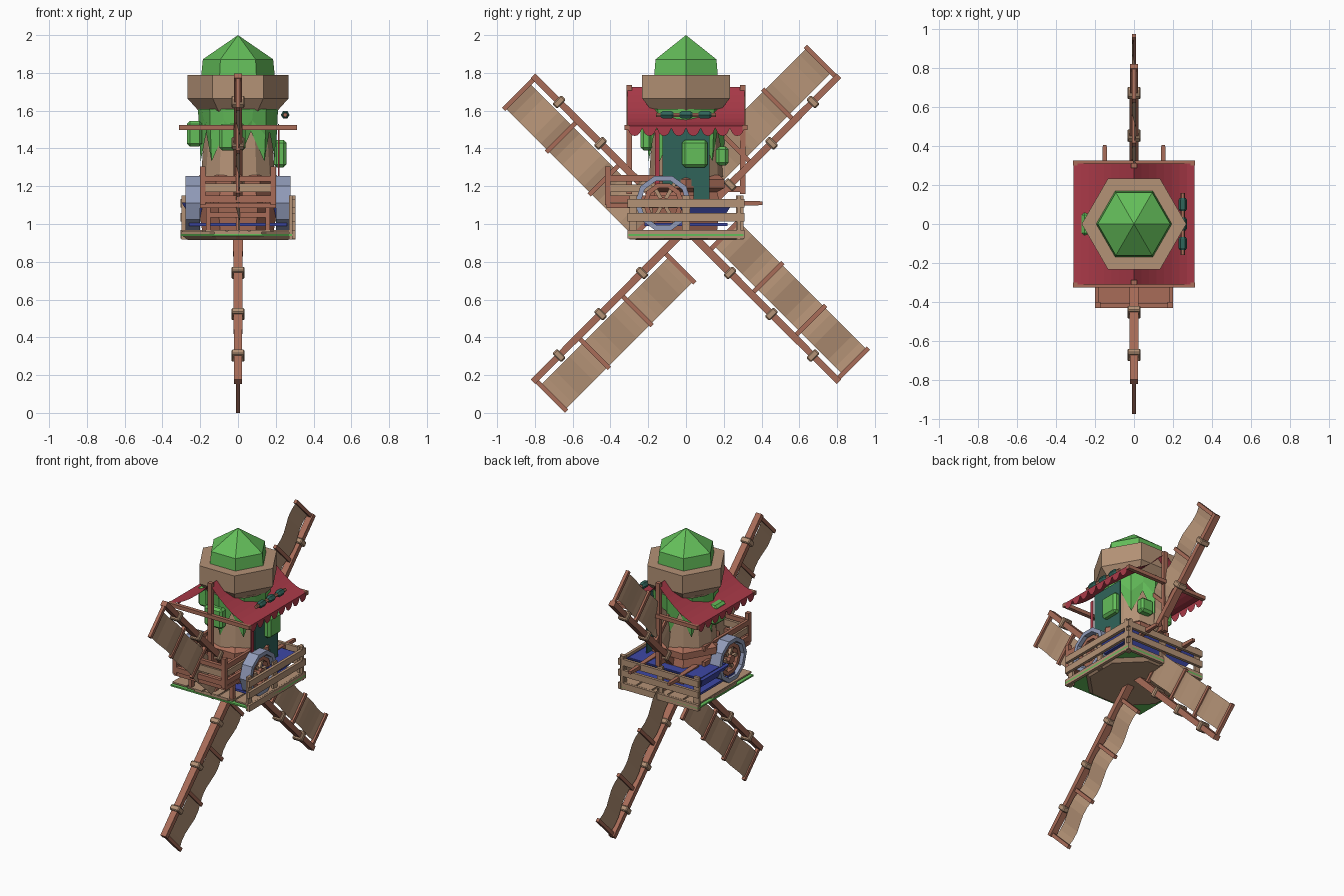
import bpy, bmesh, math
from mathutils import Matrix, Vector

if "Cube" in bpy.data.objects:
    bpy.data.objects.remove(bpy.data.objects["Cube"])


def material(name, rgb):
    m = bpy.data.materials.new(name)
    m.diffuse_color = (*rgb, 1)
    m.use_nodes = True
    m.node_tree.nodes["Principled BSDF"].inputs["Base Color"].default_value = m.diffuse_color
    return m


TAN = material("tan wood", (0.456, 0.287, 0.181))
BROWN = material("red brown wood", (0.392, 0.150, 0.098))
RED = material("red cloth", (0.40, 0.042, 0.065))
GREEN = material("leaf green", (0.127, 0.515, 0.102))
TEAL = material("dark teal cloth", (0.03, 0.127, 0.102))
BLUE = material("deep blue", (0.048, 0.065, 0.376))
STEEL = material("blue grey metal", (0.283, 0.328, 0.485))


def finish(name, bm, mat, mtx=None):
    if mtx is not None:
        bm.transform(mtx)
    bmesh.ops.recalc_face_normals(bm, faces=bm.faces)
    me = bpy.data.meshes.new(name)
    bm.to_mesh(me)
    bm.free()
    me.materials.append(mat)
    ob = bpy.data.objects.new(name, me)
    bpy.context.collection.objects.link(ob)
    return ob


def box(name, x0, x1, y0, y1, z0, z1, mat, mtx=None, bevel=0, taper=1):
    """Axis aligned box; taper scales the cross-section at its +y end."""
    bm = bmesh.new()
    bmesh.ops.create_cube(bm, size=1)
    for v in bm.verts:
        k = taper if v.co.y > 0 else 1
        v.co = Vector(((x0 + x1) / 2 + v.co.x * (x1 - x0) * k,
                       (y0 + y1) / 2 + v.co.y * (y1 - y0),
                       (z0 + z1) / 2 + v.co.z * (z1 - z0) * k))
    if bevel:
        bmesh.ops.bevel(bm, geom=bm.edges[:], offset=bevel, segments=1, affect='EDGES')
    return finish(name, bm, mat, mtx)


def lathe(name, n, profile, mat, turn=0, mtx=None, ring=False):
    """Revolve (radius, z) points; ring closes the profile on itself."""
    bm = bmesh.new()
    rows = []
    for r, z in profile:
        rows.append([bm.verts.new((r * math.cos(turn + i * math.tau / n),
                                   r * math.sin(turn + i * math.tau / n), z)) for i in range(n)])
    pairs = list(zip(rows, rows[1:])) + ([(rows[-1], rows[0])] if ring else [])
    for a, b in pairs:
        for i in range(n):
            j = (i + 1) % n
            bm.faces.new((a[i], a[j], b[j], b[i]))
    if not ring:
        bm.faces.new(rows[0][::-1])
        bm.faces.new(rows[-1])
    bmesh.ops.remove_doubles(bm, verts=bm.verts, dist=1e-5)
    return finish(name, bm, mat, mtx)


def grid(name, nu, nv, fn, mat, mtx=None):
    """Open sheet from a function of two parameters in 0..1."""
    bm = bmesh.new()
    p = [[bm.verts.new(fn(i / nu, j / nv)) for j in range(nv + 1)] for i in range(nu + 1)]
    for i in range(nu):
        for j in range(nv):
            bm.faces.new((p[i][j], p[i + 1][j], p[i + 1][j + 1], p[i][j + 1]))
    return finish(name, bm, mat, mtx)


# Four sail arms turning about the x axis
for k in range(4):
    m = Matrix.Translation((0, 0, 0.975)) @ Matrix.Rotation(math.radians(45 + 90 * k), 4, 'X')
    box("sail_spar", -.026, .026, 0, 1.145, -.021, .021, BROWN, m, taper=.8)
    for u in (.33, .64, .95):
        box("spar_clamp", -.034, .034, u - .018, u + .018, -.033, .033, TAN, m, bevel=.006)
    for u in (.17, .49, .81, 1.13):
        box("sail_bar", -.011, .011, u - .012, u + .012, 0, .236, BROWN, m)
    grid("sail_cloth", 18, 1, lambda s, t: (.011 * math.sin(s * 3 * math.tau),
         .165 + .965 * s, .042 + .183 * t), TAN, m)

# Ground deck: grass square between two plank octagons
box("grass_plate", -.305, .305, -.305, .305, .937, .947, GREEN)
lathe("deck", 8, [(.325, .945), (.325, .962)], TAN, math.pi / 8)
lathe("deck_underside", 8, [(.29, .916), (.318, .938)], TAN, math.pi / 8)
for i in range(5):
    x = -.24 + .12 * i
    box("deck_plank", x - .054, x + .054, -.30 - .006 * (i % 2), .29, .958, .968, TAN)

# Fence along the right side and the back
for z in (.945, 1.035, 1.11):
    box("side_fence_rail", .285, .305, -.31, .31, z - .022, z + .022, TAN)
    box("back_fence_rail", -.305, .305, .285, .305, z - .022, z + .022, TAN)
for p in (-.28, 0, .285):
    box("side_fence_post", .27, .288, p - .02, p + .02, .918, 1.15, TAN)
    box("back_fence_post", p - .02, p + .02, .27, .288, .918, 1.15, TAN)

# Tower with its hexagonal base and cap
lathe("tower_base", 6, [(.19, .965), (.21, 1.1), (.19, 1.17), (.235, 1.19), (.235, 1.235), (.2, 1.26)], BROWN)
lathe("tower", 12, [(.195, 1.25), (.185, 1.4), (.17, 1.5), (.2, 1.61)], TAN)
lathe("cap", 6, [(.205, 1.595), (.268, 1.665), (.268, 1.79), (.2, 1.79)], TAN)
lathe("dome", 6, [(.195, 1.78), (.186, 1.872), (.0, 2.0)], GREEN)


# Pointed leaf skirt under the cap
def leaf(s, t):
    i = round(s * 16)
    low = 1.33 if i % 2 else 1.49
    z = 1.61 + (low - 1.61) * t
    r = .212 + (.198 - .212) * t if i % 2 else .21 - .03 * t
    a = s * math.tau - math.pi / 2 + math.pi / 8
    return (r * math.cos(a), r * math.sin(a), z)


grid("leaf_skirt", 16, 2, leaf, GREEN)
box("front_leaf_block", -.10, .04, -.24, -.18, 1.39, 1.53, GREEN, bevel=.015)
box("left_leaf_block", -.27, -.19, -.06, .06, 1.41, 1.545, GREEN, bevel=.015)
box("right_leaf_block", .19, .256, -.02, .115, 1.30, 1.445, GREEN, bevel=.015)
box("back_leaf_block", .02, .12, .16, .225, 1.31, 1.41, GREEN, bevel=.015)

# Teal banner and the rod with rolled cloth above it
box("banner", .212, .218, -.125, .125, 1.20, 1.53, TEAL)
box("banner_tail", .212, .218, .04, .125, 1.06, 1.20, TEAL)
box("banner_side_strip", .213, .219, -.165, -.14, 1.2, 1.5, RED)
along_y = Matrix.Rotation(-math.pi / 2, 4, 'X')
rod = Matrix.Translation((.25, 0, 1.578)) @ along_y
lathe("roll_rod", 6, [(.012, -.16), (.012, .16)], BROWN, mtx=rod)
for y in (-.1, 0, .1):
    lathe("rolled_cloth", 6, [(.014, y - .034), (.023, y - .022), (.023, y + .022), (.014, y + .034)],
          TEAL, mtx=rod)


# Sagging cloth roof on a post frame, with a scalloped hem
def sag(side):
    def fn(s, t):
        x = .31 * t
        return (side * x, -.31 + .62 * s, 1.725 - .205 * (1 - (1 - t) ** 1.7))
    return fn


for side, label in ((-1, "left"), (1, "right")):
    grid(label + "_roof_cloth", 1, 8, sag(side), RED)
    grid(label + "_roof_hem", 48, 1, lambda s, t: (side * .31, -.31 + .62 * s,
         1.52 - t * (.012 + .042 * abs(math.sin(s * 8 * math.pi)) ** .6)), RED)
    y = side * .3
    box("ridge_post", -.016, .016, y - .014, y + .014, 1.16, 1.735, BROWN)
    box("eave_beam", -.312, .312, y + side * .012 - .013, y + side * .012 + .013, 1.497, 1.523, BROWN)
    box("post_foot", -.02, .02, min(y, side * .18), max(y, side * .18), 1.17, 1.2, BROWN)

# Cart tray projecting from the front
box("tray_floor", -.2, .2, -.42, 0, 1.085, 1.11, BROWN)
box("tray_front_panel", -.175, .175, -.425, -.405, 1.17, 1.215, TAN)
box("tray_front_top", -.2, .2, -.43, -.405, 1.225, 1.255, BROWN)
box("tray_front_bottom", -.2, .2, -.43, -.405, 1.115, 1.15, BROWN)
box("tray_step", -.165, .165, -.30, -.27, 1.035, 1.06, BROWN)
box("tray_top_rail", -.165, .165, -.30, -.27, 1.12, 1.145, BROWN)
for s in (-1, 1):
    def sx(a, b): return (min(s * a, s * b), max(s * a, s * b))
    box("tray_post", *sx(.172, .2), -.43, -.40, 1.1, 1.305, BROWN)
    box("tray_side_rail", *sx(.18, .2), -.42, .08, 1.225, 1.26, BROWN)
    box("tray_side_board", *sx(.18, .195), -.41, -.15, 1.17, 1.21, TAN)
    box("tray_low_rail", *sx(.18, .2), -.42, .08, 1.115, 1.15, BROWN)
    box("tray_leg", *sx(.145, .17), -.30, -.27, .965, 1.14, BROWN)
    box("cart_handle", *sx(.13, .17), .1, .405, 1.09, 1.13, BROWN, taper=.5)

    # Wheels: steel rim, wooden inner ring, hub and spokes
    wheel = Matrix.Translation((s * .24, -.12, 1.112)) @ Matrix.Rotation(math.pi / 2, 4, 'Y')
    lathe("wheel_rim", 10, [(.15, -.038), (.15, .038), (.122, .038), (.122, -.038)],
          STEEL, math.pi / 10, wheel, ring=True)
    lathe("wheel_inner_ring", 10, [(.108, -.02), (.108, .02), (.082, .02), (.082, -.02)],
          BROWN, math.pi / 10, wheel, ring=True)
    lathe("wheel_hub", 8, [(.03, -.03), (.03, .03)], BROWN, 0, wheel)
    for k in range(3):
        spoke = wheel @ Matrix.Rotation(k * math.pi / 3, 4, 'Z')
        box("wheel_spoke", -.01, .01, -.125, .125, -.01, .01, TAN, spoke)

# Blue trough across the cart
bm = bmesh.new()
bmesh.ops.create_cube(bm, size=1)
for v in bm.verts:
    up = v.co.z > 0
    v.co = (v.co.x * (.6 if up else .5), .1 + v.co.y * (.3 if up else .2), 1.115 if up else 1.035)
finish("blue_trough", bm, BLUE)
box("trough_rim", -.275, .275, -.04, .24, 1.113, 1.12, BLUE)
box("blue_floor_band", -.26, .26, -.22, .22, .99, 1.005, BLUE)
box("wheel_axle", -.25, .25, -.135, -.105, 1.097, 1.127, BROWN)
